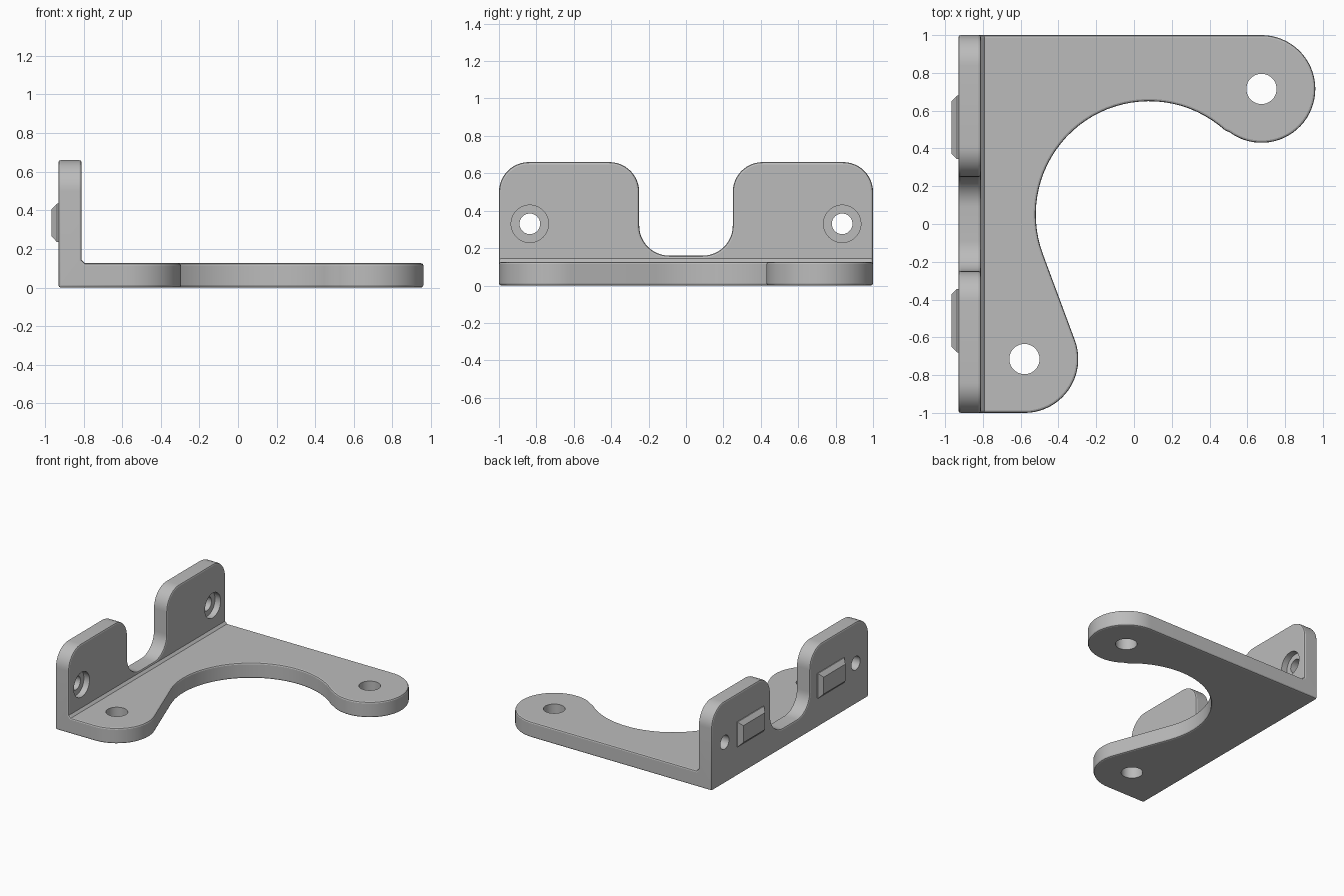
import bpy, bmesh, math
from mathutils import Matrix, Vector

cube = bpy.data.objects.get("Cube")
if cube:
    bpy.data.objects.remove(cube, do_unlink=True)

grey = bpy.data.materials.new("plain grey")
grey.use_nodes = True
colour = (0.5, 0.5, 0.5, 1)
grey.diffuse_color = colour
grey.node_tree.nodes["Principled BSDF"].inputs["Base Color"].default_value = colour

BACK, INNER = -0.93, -0.81      # wall thickness range in x
THICK, TOP = 0.126, 0.66        # base thickness, wall height
FRONT_LOBE, REAR_LOBE, SCOOP = (-0.58, -0.715), (0.675, 0.715), (0.08, 0.05)
LOBE_R, SCOOP_R = 0.285, 0.6


def arc(centre, r, start, end, n):
    """Points on an arc, angles in degrees."""
    angles = [math.radians(start + (end - start) * i / n) for i in range(n + 1)]
    return [(centre[0] + r * math.cos(a), centre[1] + r * math.sin(a)) for a in angles]


def make_object(name, bm):
    bmesh.ops.recalc_face_normals(bm, faces=bm.faces)
    mesh = bpy.data.meshes.new(name)
    bm.to_mesh(mesh)
    bm.free()
    obj = bpy.data.objects.new(name, mesh)
    obj.data.materials.append(grey)
    bpy.context.collection.objects.link(obj)
    return obj


def activate(obj):
    bpy.ops.object.select_all(action='DESELECT')
    obj.select_set(True)
    bpy.context.view_layer.objects.active = obj


def drill(obj, centre, r, depth, axis):
    """Cut a round hole centred on a point, along an axis."""
    bm = bmesh.new()
    turn = Vector((0, 0, 1)).rotation_difference(Vector(axis)).to_matrix().to_4x4()
    bmesh.ops.create_cone(bm, cap_ends=True, segments=48, radius1=r, radius2=r,
                          depth=depth, matrix=Matrix.Translation(centre) @ turn)
    cutter = make_object("hole_cutter", bm)
    cutter.hide_render = True
    mod = obj.modifiers.new("hole", 'BOOLEAN')
    mod.operation, mod.solver, mod.object = 'DIFFERENCE', 'EXACT', cutter
    activate(obj)
    bpy.ops.object.modifier_apply(modifier=mod.name)
    bpy.data.objects.remove(cutter, do_unlink=True)


# Base outline: front lobe, straight tangent, round scoop, rear lobe
gap = Vector(SCOOP) - Vector(FRONT_LOBE)
tangent = math.degrees(math.atan2(gap.y, gap.x)
                       - math.acos((LOBE_R + SCOOP_R) / gap.length))
reach = Vector(REAR_LOBE) - Vector(SCOOP)
touch = math.degrees(math.atan2(reach.y, reach.x))
base_path = (arc(FRONT_LOBE, LOBE_R, -90, tangent, 20)
             + arc(SCOOP, SCOOP_R, tangent + 180, touch, 36)
             + arc(REAR_LOBE, LOBE_R, touch + 180, 450, 40)[1:])

# Wall outline in y and z: two rounded tabs with a rounded notch between
R = 0.16
half = (arc((0.09, 0.16 + R), R, 270, 360, 12)
        + arc((0.25 + R, TOP - R), R, 180, 90, 12)
        + arc((1 - R, TOP - R), R, 90, 0, 12))
wall_path = [(-y, z) for y, z in reversed(half)] + half

# L-shaped bracket body as one closed shell
bm = bmesh.new()
wall_in = [bm.verts.new((INNER, y, z)) for y, z in wall_path]
wall_out = [bm.verts.new((BACK, y, z)) for y, z in wall_path]
base_top = [bm.verts.new((x, y, THICK)) for x, y in base_path]
base_low = [bm.verts.new((x, y, 0)) for x, y in base_path]
inner = [bm.verts.new((INNER, y, THICK)) for y in (-1, 1)]
outer = [bm.verts.new((BACK, y, 0)) for y in (-1, 1)]
for a, b in ((wall_in, wall_out), (base_top, base_low)):
    for i in range(len(a) - 1):
        bm.faces.new((a[i], a[i + 1], b[i + 1], b[i]))
for path, ends in ((wall_in, inner), (wall_out, outer),
                   (base_top, inner), (base_low, outer)):
    bm.faces.new(path + [ends[1], ends[0]])
for i, k in ((0, 0), (1, -1)):
    bm.faces.new((outer[i], base_low[k], base_top[k], inner[i], wall_in[k], wall_out[k]))
bmesh.ops.recalc_face_normals(bm, faces=bm.faces)
# Small fillet where wall meets base
crease = bm.edges.get(inner)
bmesh.ops.bevel(bm, geom=[crease], offset=0.018, segments=1, affect='EDGES')
bracket = make_object("bracket_body", bm)

# Softened rims
bevel = bracket.modifiers.new("rim", 'BEVEL')
bevel.width, bevel.segments = 0.012, 2
bevel.limit_method, bevel.angle_limit = 'ANGLE', math.radians(55)
bevel.use_clamp_overlap = False
activate(bracket)
bpy.ops.object.modifier_apply(modifier=bevel.name)

# Mounting holes in the lobes, counterbored holes in the wall
for x, y in (FRONT_LOBE, REAR_LOBE):
    drill(bracket, (x, y, THICK / 2), 0.08, 0.5, (0, 0, 1))
for side in (-1, 1):
    drill(bracket, (BACK, side * 0.835, 0.33), 0.055, 0.6, (1, 0, 0))
    drill(bracket, (INNER + 0.05, side * 0.835, 0.33), 0.1, 0.2, (1, 0, 0))
activate(bracket)
bpy.ops.object.shade_smooth_by_angle(angle=math.radians(20))

# Chamfered locating pads on the outside of the wall
for side, label in ((-1, "right"), (1, "left")):
    bm = bmesh.new()
    rings = []
    for x, dy, dz in ((BACK + 0.02, 0.168, 0.1), (BACK - 0.007, 0.168, 0.1),
                      (-0.967, 0.138, 0.068)):
        rings.append([bm.verts.new((x, side * 0.512 + sy * dy, 0.335 + sz * dz))
                      for sy, sz in ((-1, -1), (1, -1), (1, 1), (-1, 1))])
    for a, b in zip(rings, rings[1:]):
        for i in range(4):
            j = (i + 1) % 4
            bm.faces.new((a[i], a[j], b[j], b[i]))
    bm.faces.new(rings[0])
    bm.faces.new(rings[-1])
    make_object("locating_pad_" + label, bm)
